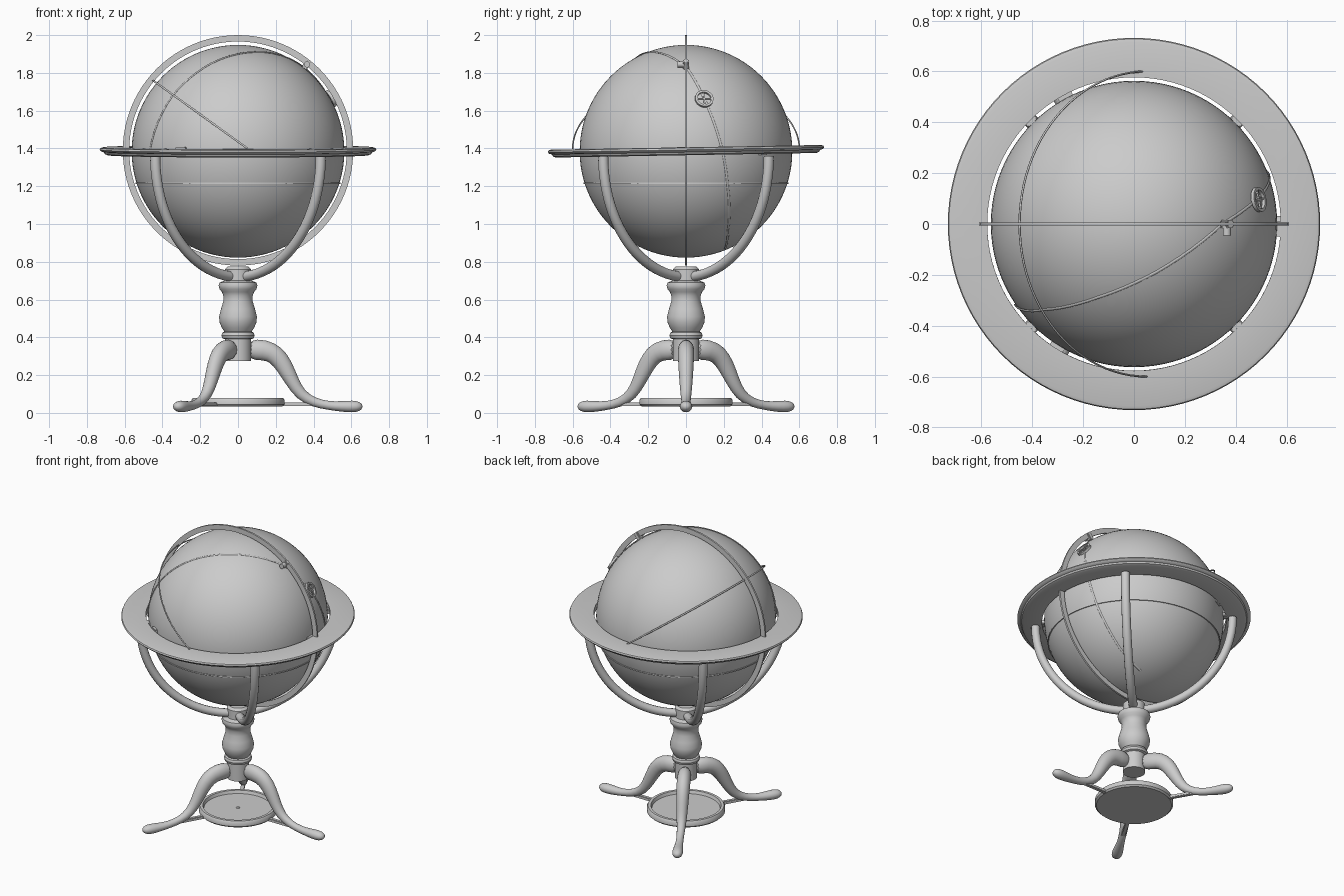
import bpy, bmesh, math
from mathutils import Vector, Matrix

cube = bpy.data.objects.get("Cube")
if cube:
    bpy.data.objects.remove(cube, do_unlink=True)

grey = bpy.data.materials.new("plain grey")
grey.use_nodes = True
colour = (0.6, 0.6, 0.6, 1)
grey.diffuse_color = colour
grey.node_tree.nodes["Principled BSDF"].inputs["Base Color"].default_value = colour

CENTRE = Vector((0, 0, 1.385))
TAU = math.tau


def finish(name, bm, matrix=None, angle=35):
    if matrix:
        bm.transform(matrix)
    bmesh.ops.recalc_face_normals(bm, faces=bm.faces)
    me = bpy.data.meshes.new(name)
    bm.to_mesh(me)
    bm.free()
    me.materials.append(grey)
    me.shade_smooth()
    me.set_sharp_from_angle(angle=math.radians(angle))
    ob = bpy.data.objects.new(name, me)
    bpy.context.collection.objects.link(ob)
    return ob


def lathe(name, profile, closed=False, matrix=None, segs=64):
    """Spin an (r, z) profile about z; closed joins its last point to the first."""
    bm = bmesh.new()
    verts = [bm.verts.new((r, 0, z)) for r, z in profile]
    pairs = list(zip(verts, verts[1:]))
    if closed:
        pairs.append((verts[-1], verts[0]))
    edges = [bm.edges.new(p) for p in pairs]
    bmesh.ops.spin(bm, geom=verts + edges, cent=(0, 0, 0), axis=(0, 0, 1),
                   angle=TAU, steps=segs, use_duplicate=False)
    bmesh.ops.remove_doubles(bm, verts=bm.verts, dist=0.0001)
    return finish(name, bm, matrix)


def loft(name, path, sizes, side, sides=12, matrix=None):
    """Sweep ellipses along a path; sizes are (half width, half depth)."""
    bm = bmesh.new()
    path = [Vector(p) for p in path]
    rings = []
    for i, p in enumerate(path):
        t = (path[min(i + 1, len(path) - 1)] - path[max(i - 1, 0)]).normalized()
        s = side(p, t).normalized()
        n = s.cross(t)
        w, d = sizes[i] if isinstance(sizes, list) else sizes
        rings.append([bm.verts.new(p + s * w * math.cos(TAU * k / sides)
                                   + n * d * math.sin(TAU * k / sides))
                      for k in range(sides)])
    for a, b in zip(rings, rings[1:]):
        for k in range(sides):
            j = (k + 1) % sides
            bm.faces.new((a[k], a[j], b[j], b[k]))
    bm.faces.new(rings[0])
    bm.faces.new(rings[-1])
    return finish(name, bm, matrix, 50)


def block(name, size, matrix):
    bm = bmesh.new()
    bmesh.ops.create_cube(bm, size=1, matrix=Matrix.Diagonal((*size, 1)))
    bmesh.ops.bevel(bm, geom=bm.edges[:], offset=min(size) * 0.15, segments=2, affect='EDGES')
    return finish(name, bm, matrix)


def turn(angle):
    return Matrix.Rotation(angle, 4, 'Z')


# Ball
bm = bmesh.new()
bmesh.ops.create_uvsphere(bm, u_segments=96, v_segments=48, radius=0.563)
finish("globe_ball", bm, Matrix.Translation(CENTRE))

# Thin seam band below the middle of the ball
lathe("globe_band", [(0.53, -0.004), (0.542, -0.004), (0.542, 0.004), (0.53, 0.004)],
      True, Matrix.Translation((0, 0, 1.215)))

# Horizon ring, very slightly tilted
tilt = Matrix.Translation((0, 0, 1.39)) @ Matrix.Rotation(math.radians(1), 4, 'X')
lathe("horizon_ring", [(0.577, 0.016), (0.715, 0.016), (0.728, 0.012), (0.732, 0.003),
                       (0.724, -0.006), (0.71, -0.01), (0.705, -0.02), (0.69, -0.026),
                       (0.577, -0.026)], True, tilt, 96)

# Upright meridian ring
lathe("meridian_ring", [(0.576, -0.006), (0.61, -0.006), (0.61, 0.006), (0.576, 0.006)],
      True, Matrix.Translation((0, 0, 1.39)) @ Matrix.Rotation(math.pi / 2, 4, 'X'), 96)

# Four curved cradle arms
arc = [(0.62 * math.cos(a), 0, 1.36 - 0.64 * math.sin(a))
       for a in (math.radians(84) * i / 24 for i in range(25))]
for i in range(4):
    spot = turn(math.pi / 4 + i * math.pi / 2)
    loft("cradle_arm", arc, (0.028, 0.027), lambda p, t: Vector((0, 1, 0)), matrix=spot)
    block("arm_tab", (0.03, 0.05, 0.03), spot @ Matrix.Translation((0.575, 0, 1.38)))

# Turned column and its hub
lathe("column", [(0, 0.775), (0.055, 0.775), (0.07, 0.76), (0.07, 0.70), (0.098, 0.69),
                 (0.103, 0.675), (0.098, 0.655), (0.085, 0.64), (0.077, 0.62), (0.078, 0.59),
                 (0.09, 0.55), (0.1, 0.51), (0.098, 0.48), (0.085, 0.45), (0.072, 0.43),
                 (0.083, 0.425), (0.088, 0.41), (0.083, 0.395), (0.07, 0.39), (0.07, 0.275),
                 (0, 0.275)])

# Three curved legs with pad feet, each braced to the tray
leg_line = [(0.05, 0.335), (0.14, 0.335), (0.2, 0.31), (0.245, 0.25), (0.285, 0.17),
            (0.33, 0.095), (0.4, 0.055), (0.48, 0.038), (0.55, 0.034), (0.61, 0.034),
            (0.645, 0.034), (0.66, 0.034)]
leg_size = [(0.045, 0.058), (0.045, 0.058), (0.045, 0.054), (0.042, 0.048), (0.037, 0.038),
            (0.03, 0.032), (0.024, 0.026), (0.024, 0.023), (0.032, 0.029), (0.037, 0.034),
            (0.03, 0.026), (0.008, 0.008)]
for i in range(3):
    spot = turn(i * TAU / 3)
    leg = loft("leg", [(r, 0, z) for r, z in leg_line], leg_size,
               lambda p, t: Vector((0, 1, 0)), matrix=spot)
    leg.modifiers.new("smooth", 'SUBSURF').levels = 1
    block("tray_brace", (0.25, 0.025, 0.02), spot @ Matrix.Translation((0.35, 0, 0.046)))

# Shallow round tray with a small pin
lathe("tray", [(0, 0.035), (0.235, 0.035), (0.246, 0.045), (0.246, 0.068), (0.238, 0.08),
               (0.22, 0.08), (0.213, 0.06), (0, 0.06)])
lathe("tray_pin", [(0, 0.07), (0.008, 0.068), (0.012, 0.06), (0, 0.055)], segs=16)

# Thin leaning half hoop
lean = Vector((-0.5, 0, 0.36))
hoop = []
for i in range(49):
    a = math.pi * i / 48
    hoop.append(Vector((0.05, -0.6 * math.cos(a), 1.4)) + lean * math.sin(a))
loft("half_hoop", hoop, (0.005, 0.004), lambda p, t: Vector((0.36, 0, 0.5)), 8)

# Thin strip hugging the ball, rounded out between a few guide points
guide = [Vector(p) for p in (
    (-0.47, -0.32, 0), (-0.36, -0.345, 0.295), (-0.15, -0.3, 0.48), (0.09, -0.19, 0.53),
    (0.35, 0, 0.45), (0.485, 0.1, 0.27), (0.52, 0.19, 0), (0.487, 0.22, -0.18),
    (0.3, 0.22, -0.42), (0.08, 0.2, -0.52))]
strip = [a.lerp(b, k / 6).normalized() * 0.566
         for a, b in zip(guide, guide[1:]) for k in range(6)]
loft("altitude_strip", strip, (0.006, 0.003), lambda p, t: p.cross(t), 8,
     Matrix.Translation(CENTRE))

# Small dial with a cross, lying on the ball
aim = Vector((0.485, 0.095, 0.275)).normalized()
dial = Matrix.Translation(CENTRE + aim * 0.572) @ aim.to_track_quat('Z', 'Y').to_matrix().to_4x4()
lathe("dial_rim", [(0.037, -0.007), (0.049, -0.007), (0.049, 0.007), (0.037, 0.007)],
      True, dial, 32)
for i in range(2):
    block("dial_spoke", (0.08, 0.008, 0.008), dial @ turn(i * math.pi / 2))

# Clamp on the meridian ring with its thumb knob
clamp = Matrix.Translation((0.365, 0, 1.845)) @ Matrix.Rotation(math.radians(39), 4, 'Y')
block("meridian_clamp", (0.032, 0.03, 0.05), clamp)
lathe("clamp_knob", [(0, -0.02), (0.016, -0.02), (0.016, 0.02), (0, 0.02)], False,
      clamp @ Matrix.Translation((0, -0.025, 0)) @ Matrix.Rotation(math.pi / 2, 4, 'X'), 20)

# Small brackets on the inner edge of the horizon ring
for x, y in ((-0.27, 0.5), (-0.3, -0.48), (0.568, -0.02)):
    block("ring_bracket", (0.025, 0.06, 0.035),
          Matrix.Translation((x, y, 1.39)) @ turn(math.atan2(y, x)))
